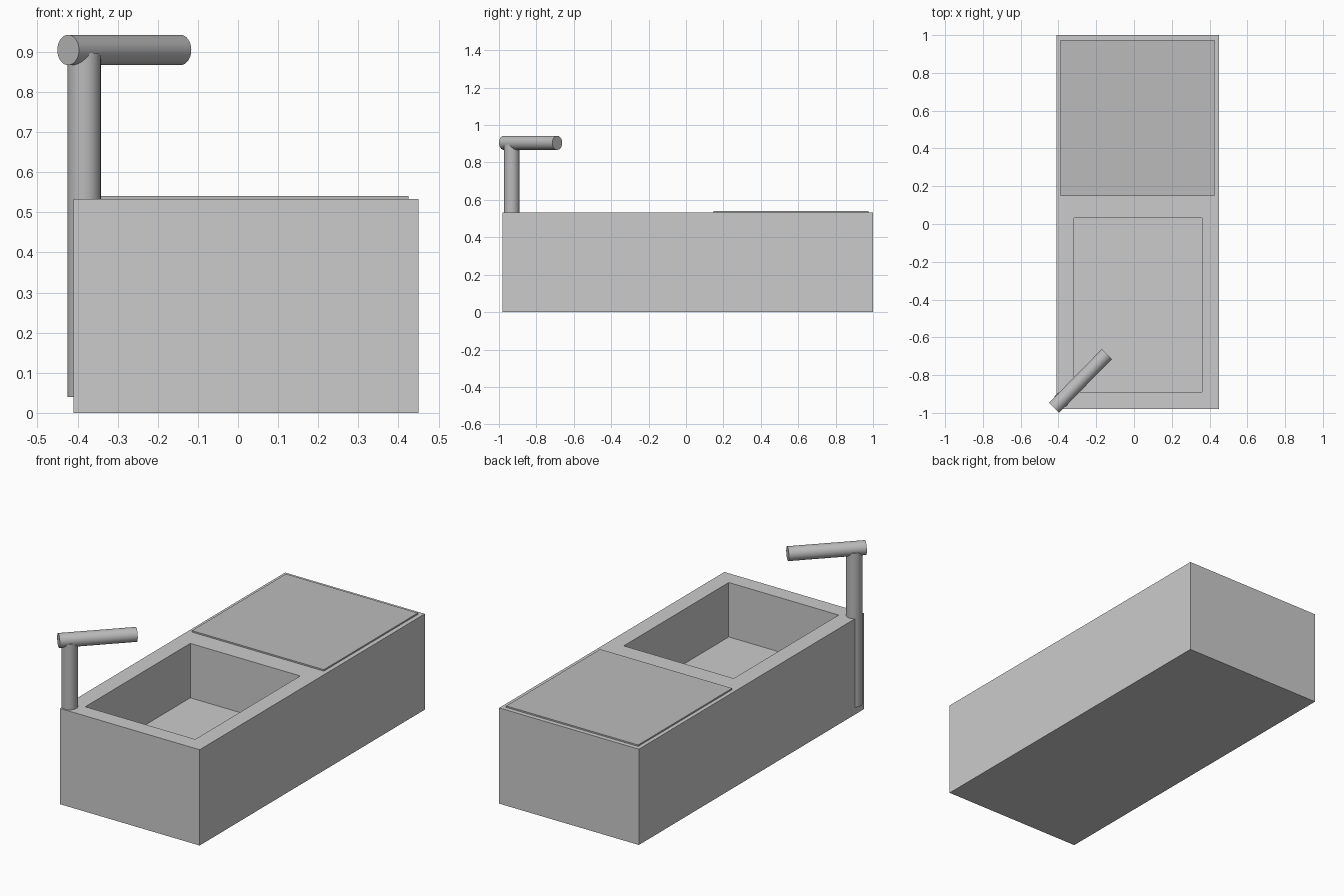
import bpy
from mathutils import Vector

if "Cube" in bpy.data.objects:
    bpy.data.objects.remove(bpy.data.objects["Cube"])

dark = bpy.data.materials.new("dark_grey")
dark.diffuse_color = (0.5, 0.5, 0.5, 1)
dark.use_nodes = True
dark.node_tree.nodes["Principled BSDF"].inputs["Base Color"].default_value = dark.diffuse_color


def box(name, lo, hi):
    lo, hi = Vector(lo), Vector(hi)
    bpy.ops.mesh.primitive_cube_add(size=1, location=(lo + hi) / 2)
    ob = bpy.context.object
    ob.name = name
    ob.scale = hi - lo
    bpy.ops.object.transform_apply(location=False, rotation=False, scale=True)
    return ob


def pipe(name, start, end, radius):
    start, end = Vector(start), Vector(end)
    axis = end - start
    bpy.ops.mesh.primitive_cylinder_add(
        vertices=32, radius=radius, depth=axis.length, location=(start + end) / 2,
        rotation=axis.to_track_quat('Z', 'Y').to_euler())
    ob = bpy.context.object
    ob.name = name
    ob.data.materials.append(dark)
    bpy.ops.object.shade_smooth_by_angle()
    return ob


# Counter block with the sink basin cut into its front half
counter = box("counter", (-0.41, -0.98, 0), (0.45, 1.0, 0.533))
cutter = box("basin_cutter", (-0.317, -0.89, 0.23), (0.36, 0.033, 0.7))
cut = counter.modifiers.new("basin", 'BOOLEAN')
cut.operation = 'DIFFERENCE'
cut.solver = 'EXACT'
cut.object = cutter
cutter.hide_render = True
cutter.hide_set(True)

# Thin raised plate on the back half
plate = box("top_plate", (-0.388, 0.148, 0.52), (0.425, 0.975, 0.541))
plate.data.materials.append(dark)

# Tap: upright pipe sunk into the corner, spout pointing over the basin
pipe("tap_riser", (-0.3835, -0.932, 0.04), (-0.3835, -0.932, 0.897), 0.0415)
pipe("tap_spout", (-0.4235, -0.9735, 0.905), (-0.1435, -0.6885, 0.905), 0.0378)
